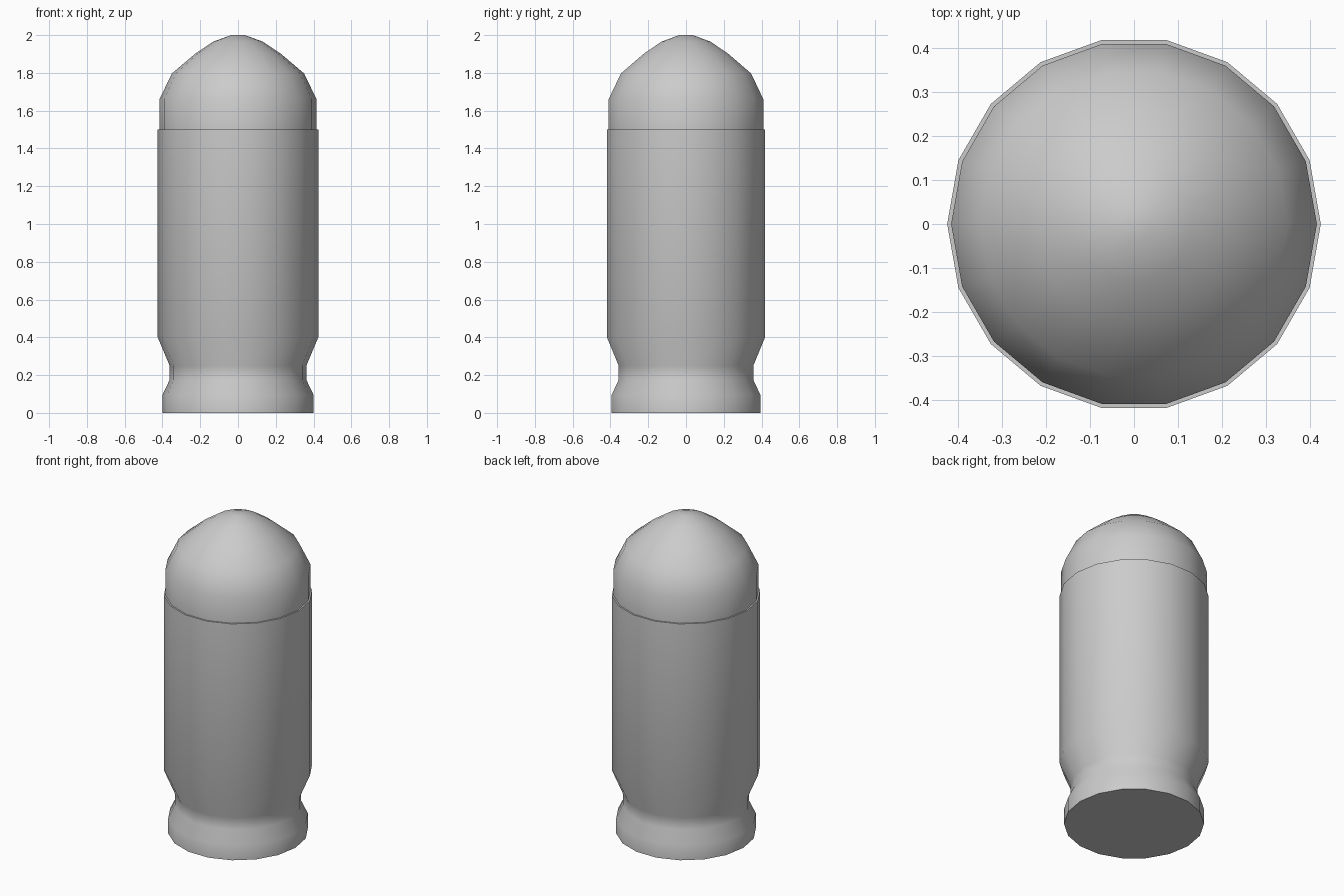
import bpy, bmesh
from math import cos, sin, pi, radians

if "Cube" in bpy.data.objects:
    bpy.data.objects.remove(bpy.data.objects["Cube"])

SIDES = 18


def lathe(name, profile, cap_bottom=False, cap_top=False):
    """Revolve (radius, z) points around the z axis."""
    bm = bmesh.new()
    rings = [[bm.verts.new((r * cos(2 * pi * i / SIDES), r * sin(2 * pi * i / SIDES), z))
              for i in range(SIDES)] for r, z in profile]
    for a, b in zip(rings, rings[1:]):
        for i in range(SIDES):
            j = (i + 1) % SIDES
            bm.faces.new((a[i], a[j], b[j], b[i]))
    if cap_bottom:
        bm.faces.new(rings[0][::-1])
    if cap_top:
        bm.faces.new(rings[-1])
    mesh = bpy.data.meshes.new(name)
    bm.to_mesh(mesh)
    bm.free()
    obj = bpy.data.objects.new(name, mesh)
    bpy.context.collection.objects.link(obj)
    bpy.ops.object.select_all(action='DESELECT')
    obj.select_set(True)
    bpy.context.view_layer.objects.active = obj
    bpy.ops.object.shade_smooth_by_angle(angle=radians(40))
    return obj


# Casing: rim, extraction groove, straight wall and thin mouth ledge
lathe("casing", [(0.40, 0), (0.40, 0.095), (0.362, 0.175), (0.362, 0.25),
                 (0.425, 0.40), (0.425, 1.50), (0.416, 1.50)], cap_bottom=True)

# Rounded tip with a small flat nose
lathe("rounded_tip", [(0.416, 1.50), (0.416, 1.66), (0.35, 1.797), (0.225, 1.903),
                      (0.132, 1.965), (0.037, 2.0)], cap_top=True)
